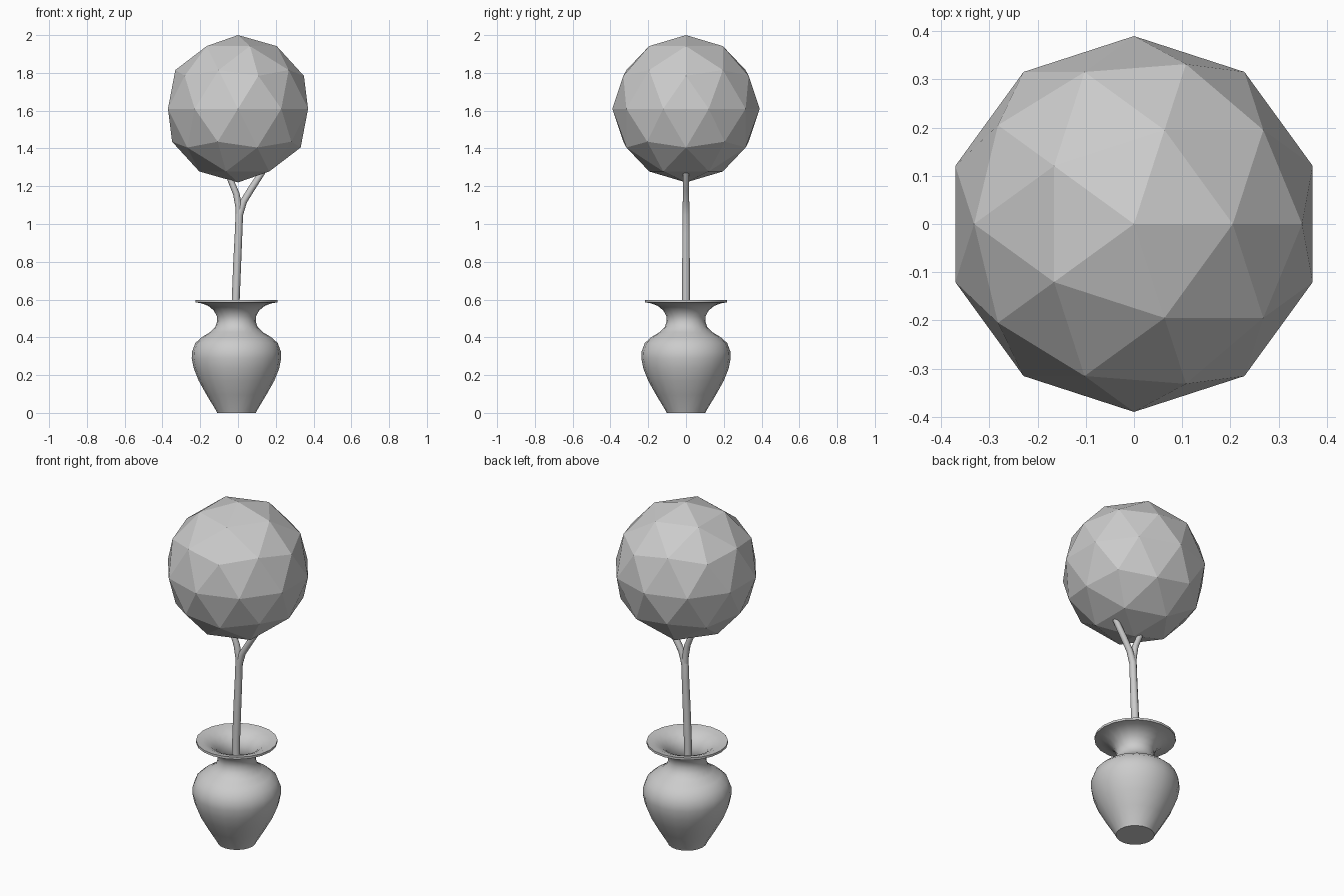
import bpy, bmesh, math
from mathutils import Vector

if "Cube" in bpy.data.objects:
    bpy.data.objects.remove(bpy.data.objects["Cube"])

VASE_X = -0.008
SIDES = 20


def finish(name, bm, smooth_angle=None):
    bmesh.ops.recalc_face_normals(bm, faces=bm.faces)
    mesh = bpy.data.meshes.new(name)
    bm.to_mesh(mesh)
    bm.free()
    obj = bpy.data.objects.new(name, mesh)
    bpy.context.collection.objects.link(obj)
    if smooth_angle:
        bpy.ops.object.select_all(action='DESELECT')
        obj.select_set(True)
        bpy.context.view_layer.objects.active = obj
        bpy.ops.object.shade_smooth_by_angle(angle=math.radians(smooth_angle))
    return obj


def lathe(name, profile, sides, x):
    # profile of (radius, z), capped at both ends
    bm = bmesh.new()
    rings = []
    for r, z in profile:
        rings.append([bm.verts.new((x + r * math.cos(2 * math.pi * i / sides),
                                    r * math.sin(2 * math.pi * i / sides), z))
                      for i in range(sides)])
    for a, b in zip(rings, rings[1:]):
        for i in range(sides):
            j = (i + 1) % sides
            bm.faces.new((a[i], a[j], b[j], b[i]))
    bm.faces.new(rings[0])
    bm.faces.new(rings[-1])
    return finish(name, bm, 40)


def tube(name, points, sides=10):
    # points of (x, z, radius) in the plane y = 0
    bm = bmesh.new()
    rings = []
    for k, (x, z, r) in enumerate(points):
        a, b = points[max(k - 1, 0)], points[min(k + 1, len(points) - 1)]
        t = Vector((b[0] - a[0], 0, b[1] - a[1])).normalized()
        side = Vector((t.z, 0, -t.x))
        ring = []
        for i in range(sides):
            w = 2 * math.pi * i / sides
            ring.append(bm.verts.new(Vector((x, 0, z)) + side * r * math.cos(w)
                                     + Vector((0, r * math.sin(w), 0))))
        rings.append(ring)
    for a, b in zip(rings, rings[1:]):
        for i in range(sides):
            j = (i + 1) % sides
            bm.faces.new((a[i], a[j], b[j], b[i]))
    bm.faces.new(rings[0])
    bm.faces.new(rings[-1])
    return finish(name, bm, 60)


# Vase: outer wall up to the lip, then the inner wall back down
outer = [(0.103, 0), (0.108, 0.012), (0.158, 0.095), (0.2, 0.17), (0.226, 0.235),
         (0.237, 0.29), (0.235, 0.325), (0.218, 0.37), (0.182, 0.402),
         (0.138, 0.428), (0.112, 0.455), (0.102, 0.485), (0.104, 0.512),
         (0.12, 0.542), (0.15, 0.567), (0.185, 0.58), (0.217, 0.585)]
inner = [(0.217, 0.598), (0.18, 0.592), (0.143, 0.577), (0.111, 0.55),
         (0.094, 0.518), (0.09, 0.485), (0.1, 0.45), (0.13, 0.416),
         (0.174, 0.39), (0.208, 0.36), (0.223, 0.32), (0.224, 0.29),
         (0.214, 0.24), (0.19, 0.178), (0.148, 0.1), (0.1, 0.015)]
lathe("vase", outer + inner, SIDES, VASE_X)

# Trunk with two branches that end inside the foliage
tube("trunk", [(-0.012, 0.02, 0.021), (-0.012, 0.6, 0.021), (-0.004, 0.8, 0.021),
               (0.003, 0.95, 0.02), (0.007, 1.05, 0.02), (0.03, 1.12, 0.018),
               (0.07, 1.185, 0.018), (0.125, 1.27, 0.017), (0.15, 1.32, 0.015)])
tube("left_branch", [(0.006, 1.03, 0.018), (0.004, 1.09, 0.018), (-0.009, 1.16, 0.017),
                     (-0.034, 1.22, 0.016), (-0.06, 1.28, 0.014)])

# Faceted ball of foliage
bm = bmesh.new()
bmesh.ops.create_icosphere(bm, subdivisions=2, radius=0.39)
bmesh.ops.translate(bm, verts=bm.verts, vec=(0, 0, 1.61))
finish("foliage", bm)
